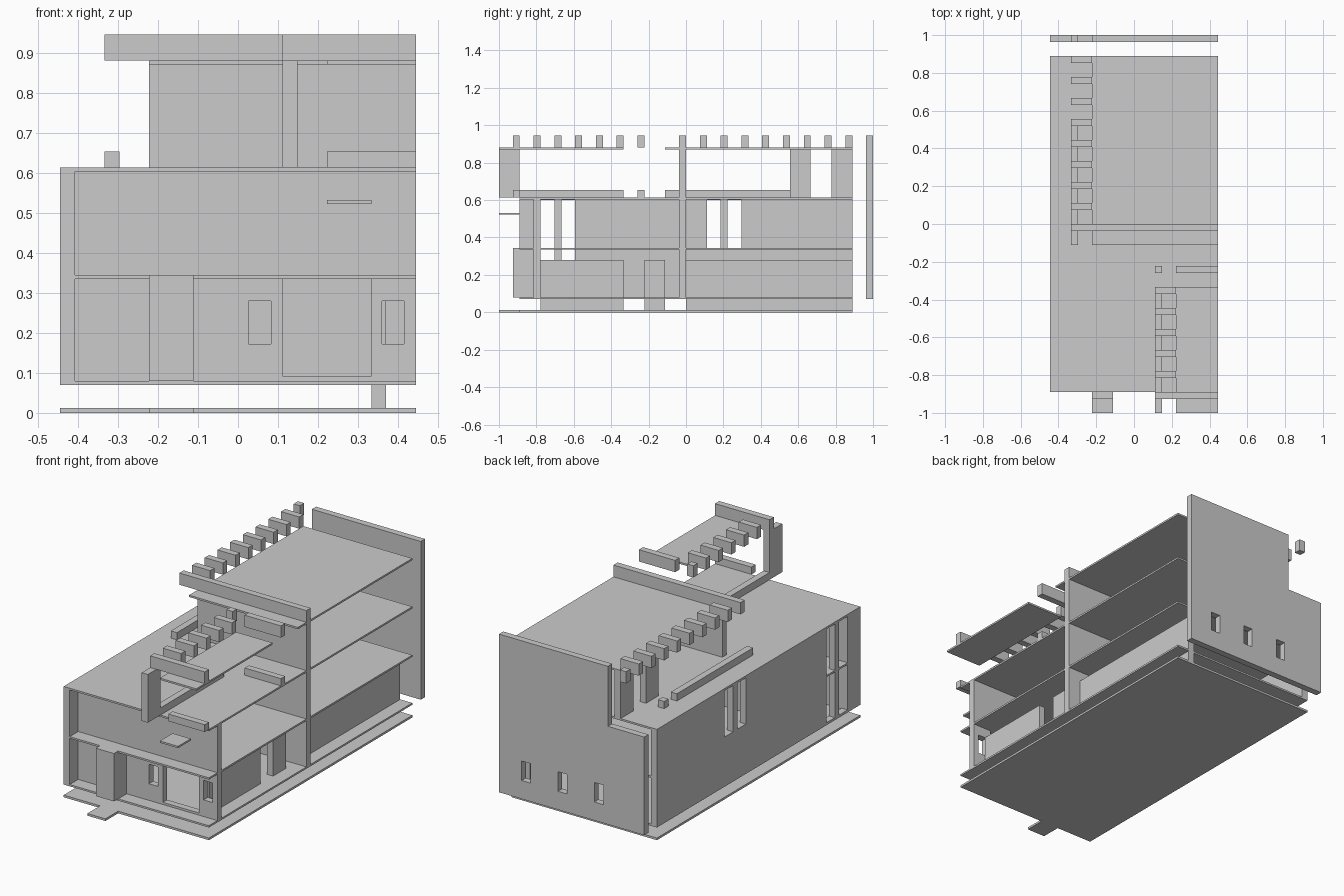
import bpy

if "Cube" in bpy.data.objects:
    bpy.data.objects.remove(bpy.data.objects["Cube"])

U = 1 / 9          # planning module
T = 1 / 27         # wall thickness
Z0, Z1, Z2, Z3, TOP = 0.08, 0.345, 0.613, 0.88, 0.945   # finished levels
S = 0.01           # slab thickness


def box(name, x, y, z):
    """Box from (min, max) pairs."""
    c = [(a + b) / 2 for a, b in (x, y, z)]
    bpy.ops.mesh.primitive_cube_add(size=1, location=c)
    o = bpy.context.object
    o.name = name
    o.scale = [b - a for a, b in (x, y, z)]
    bpy.ops.object.transform_apply(location=True, rotation=False, scale=True)
    return o


def cut(o, x, y, z):
    """Cut a box-shaped opening through an object."""
    c = box("cutter", x, y, z)
    c.hide_render = True
    m = o.modifiers.new("opening", 'BOOLEAN')
    m.operation, m.solver, m.object = 'DIFFERENCE', 'EXACT', c
    bpy.context.view_layer.objects.active = o
    bpy.ops.object.modifier_apply(modifier=m.name)
    bpy.data.objects.remove(c, do_unlink=True)


W, D = 4 * U, 8 * U
IN = -W + T        # inner face of left wall

# Ground slab, path and floors
box("ground_slab", (-W, W), (-D, D), (0, 0.012))
box("entrance_path", (-2 * U, -U), (-1, -D), (0, 0.012))
box("ground_floor", (-W, W), (-D, D), (Z0 - S, Z0))
box("first_floor", (IN, W), (-D, D), (Z1 - S, Z1))
box("terrace_floor", (-W, W), (-D, D), (Z2 - S, Z2))
box("rear_roof", (-2 * U, W), (-U, D), (Z3 - S, Z3))
box("front_roof", (2 * U, W), (-1, -3 * U), (Z3 - S, Z3))
box("front_canopy", (2 * U, 3 * U), (-1, -D), (0.522, 0.532))

# Left wall with slot windows
left = box("left_wall", (-W, IN), (-D, D), (Z0, Z2 - S))
for k in (2, 3):
    cut(left, (-W - .1, IN + .1), ((k - 1) * U, k * U - T), (Z1, Z2 - S - .002))
for k in (-6, -5):
    for z in ((Z0 + .004, Z1 - S), (Z1, Z2 - S - .002)):
        cut(left, (-W - .1, IN + .1), ((k - 1) * U, k * U - T), z)

# Stepped back wall with three windows
back = box("back_wall", (-W, W), (1 - T, 1), (Z0 - S, TOP))
cut(back, (-W - .1, -2 * U), (.9, 1.1), (Z2, TOP + .1))
for i in (-1, 0, 1):
    cx = (i * 2 + .5) * U
    cut(back, (cx - U / 4, cx + U / 4), (.9, 1.1), (.172, .28))

# Front walls: blank upper, lower with windows and wide opening
FY = (-7 * U - T, -7 * U)
box("upper_front_wall", (IN, W), FY, (Z1, Z2 - S))
front = box("lower_front_wall", (IN, W), FY, (Z0, Z1 - S))
cut(front, (U, 3 * U), (-.9, -.7), (Z0 + .012, Z1 - S + .1))
for x in ((.026, .082), (.36, .415)):
    cut(front, x, (-.9, -.7), (.172, .28))
box("entrance_block", (-2 * U, -U), (-D - T, FY[0]), (Z0, Z1))

# Low side wall in sections, carried down to the ground
for y in ((-7 * U, -3 * U), (-2 * U, -U), (0, D)):
    box("side_wall", (3 * U, 3 * U + T), y, (0.012, .28))

# Central cross wall through all floors, with roof beam
box("central_wall_ground", (IN, W), (-T, 0), (Z0, Z1 - S))
box("central_wall_first", (IN, W), (-T, 0), (Z1, Z2 - S))
box("central_wall_top", (-2 * U, W), (-T, 0), (Z2, Z3))
box("central_beam", (-3 * U, W), (-T, 0), (Z3, TOP))
box("central_wall_edge", (W - T, W), (-T, 0), (Z0, Z3))

# Top floor piers and front post
for y in ((5 * U, 6 * U), (7 * U, D)):
    box("top_pier", (-2 * U, -2 * U + T), y, (Z2, Z3 - S))
box("front_post", (U, U + T), (-1, -D), (Z2, Z3))

# Pergola beams
for k in range(1, 9):
    box("rear_louver", (-3 * U, -2 * U), (k * U - T, k * U), (Z3, TOP))
for k in range(-7, -2):
    box("front_louver", (U, 2 * U), (k * U - T, k * U), (Z3, TOP))
box("front_beam", (U, W), (-D - T, -D), (Z3, TOP))
box("terrace_beam", (2 * U, W), (-2 * U - T, -2 * U), (Z3, TOP))
box("rear_beam_end", (-3 * U, -3 * U + T), (1 - T, 1), (Z3, TOP))
box("terrace_beam_end", (U, U + T), (-2 * U - T, -2 * U), (Z3, TOP))

# Terrace parapets
RZ = (Z2, .653)
box("left_parapet", (-3 * U, -3 * U + T), (-U, 5 * U), RZ)
box("left_parapet_end", (-3 * U, -3 * U + T), (6 * U - T, 6 * U), RZ)
box("front_parapet_side", (U, U + T), (-D, -3 * U), RZ)
box("front_parapet", (2 * U, W), (-D - T, -D), RZ)
box("rear_parapet", (2 * U, W), (-2 * U - T, -2 * U), RZ)
